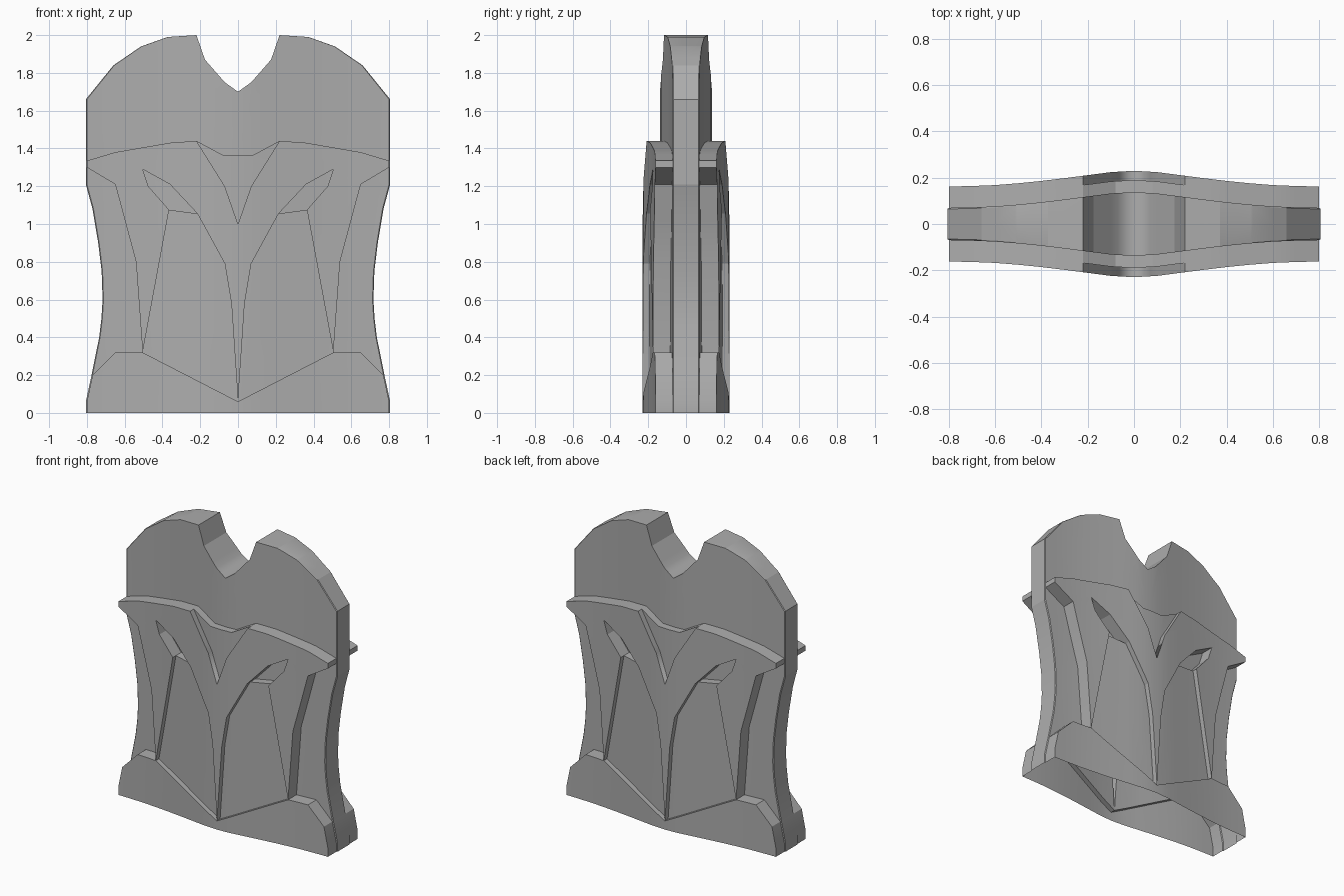
import bpy, bmesh, math

if "Cube" in bpy.data.objects:
    bpy.data.objects.remove(bpy.data.objects["Cube"])

# Curved depth profile of the slab: half thickness by distance from the centre
XS = [0, .1, .2, .3, .4, .5, .6, .7, .8]
YS = [.138, .132, .119, .106, .094, .084, .076, .072, .070]


def depth(x):
    i = min(int(x / .1 + 1e-6), 7)
    return YS[i] + (YS[i + 1] - YS[i]) * (x - XS[i]) / .1


# Shared outlines, right half only, as (x, z)
plate_top = [(.8, 1.335), (.65, 1.38), (.36, 1.43), (.22, 1.44)]
insert_top = [(.22, 1.44), (.08, 1.365), (0, 1.365)]
insert_side = [(0, 1.0), (.07, 1.2), (.22, 1.44)]
side_step = [(.8, 1.3), (.65, 1.21), (.54, .8), (.505, .32)]
slit_low = [(.365, 1.075), (.475, 1.2), (.505, 1.29)]
slit_top = [(.505, 1.29), (.36, 1.21), (.215, 1.055)]
rib = [(.215, 1.055), (.07, .79), (.035, .58), (0, .06)]
foot_side = [(.77, .2), (.65, .32), (.505, .32)]

# Regions of the face with their height above the slab
HIGH, MID, INSERT, LOW = .092, .057, .052, 0
regions = [
    # rounded slab top with the neck notch
    (LOW, [(0, 1.7), (.07, 1.75), (.175, 1.87), (.22, 2), (.37, 1.99),
           (.51, 1.94), (.655, 1.84), (.8, 1.66)] + plate_top + insert_top[1:]),
    # sunken V at the top of the plate
    (INSERT, insert_top + insert_side[:2]),
    # main raised plate
    (HIGH, insert_side[:2] + plate_top[::-1] + side_step + slit_low + slit_top[1:] + rib[1:]),
    # deep slit
    (LOW, slit_low + slit_top[1:]),
    # shallow lower panel
    (MID, rib + [(.505, .32), (.365, 1.075)]),
    # waist at slab level, above and below the narrowest point
    (LOW, [(.8, 1.3), (.8, 1.21), (.765, 1.08), (.735, .9), (.717, .75),
           (.712, .6), (.54, .8), (.65, 1.21)]),
    (LOW, [(.712, .6), (.718, .5), (.73, .4)] + foot_side + [(.54, .8)]),
    # raised foot plate
    (HIGH, [(0, 0), (.8, 0), (.8, .06)] + foot_side + [(0, .06)]),
]

# Flat map of the regions, cut into strips so it can bend
flat = bmesh.new()
for i, (_, pts) in enumerate(regions):
    f = flat.faces.new([flat.verts.new((x, 0, z)) for x, z in pts])
    f.material_index = i
    f.normal_update()
bmesh.ops.triangulate(flat, faces=flat.faces[:], ngon_method='EAR_CLIP')
bmesh.ops.remove_doubles(flat, verts=flat.verts[:], dist=1e-4)
for x in XS[1:-1]:
    bmesh.ops.bisect_plane(flat, geom=flat.verts[:] + flat.edges[:] + flat.faces[:],
                           dist=1e-5, plane_co=(x, 0, 0), plane_no=(1, 0, 0))

# Lift each region to its height, and add step walls and the outer rim
bm = bmesh.new()
cache = {}


def lifted(v, level):
    key = (v.index, level)
    if key not in cache:
        x, _, z = v.co
        y = -(depth(x) + level) if not isinstance(level, str) else 0
        if isinstance(level, str):  # slightly proud outer rim
            y = -depth(x) + .005 if level == 'rim' else 0
            x *= 1.007 if x > .3 else 1
        cache[key] = bm.verts.new((x, y, z))
    return cache[key]


flat.verts.index_update()
for f in flat.faces:
    bm.faces.new([lifted(v, regions[f.material_index][0]) for v in f.verts])
for e in flat.edges:
    a, b = e.verts
    levels = [regions[f.material_index][0] for f in e.link_faces]
    if len(levels) == 1:
        if max(a.co.x, b.co.x) < 1e-4 or max(a.co.z, b.co.z) < 1e-4:
            continue  # mirror seam and open underside
        if levels[0] != LOW:
            levels.append(LOW)
        levels += ['rim', 'middle']
    for lo, hi in zip(levels, levels[1:]):
        if lo != hi:
            bm.faces.new([lifted(a, lo), lifted(b, lo), lifted(b, hi), lifted(a, hi)])
flat.free()
bmesh.ops.recalc_face_normals(bm, faces=bm.faces[:])
if sum(f.normal.y * f.calc_area() for f in bm.faces) > 0:
    bmesh.ops.reverse_faces(bm, faces=bm.faces[:])
for f in bm.faces:
    f.material_index = 0

mesh = bpy.data.meshes.new("armour_slab")
bm.to_mesh(mesh)
bm.free()
slab = bpy.data.objects.new("armour_slab", mesh)
bpy.context.collection.objects.link(slab)

# Dark grey surface
grey = bpy.data.materials.new("dark_grey")
grey.diffuse_color = (.42, .42, .42, 1)
grey.use_nodes = True
grey.node_tree.nodes["Principled BSDF"].inputs["Base Color"].default_value = grey.diffuse_color
mesh.materials.append(grey)

# Mirror to the left half and to the back
mirror = slab.modifiers.new("mirror", 'MIRROR')
mirror.use_axis = (True, True, False)
mirror.merge_threshold = .0005

bpy.context.view_layer.objects.active = slab
slab.select_set(True)
bpy.ops.object.shade_smooth_by_angle(angle=math.radians(15))
